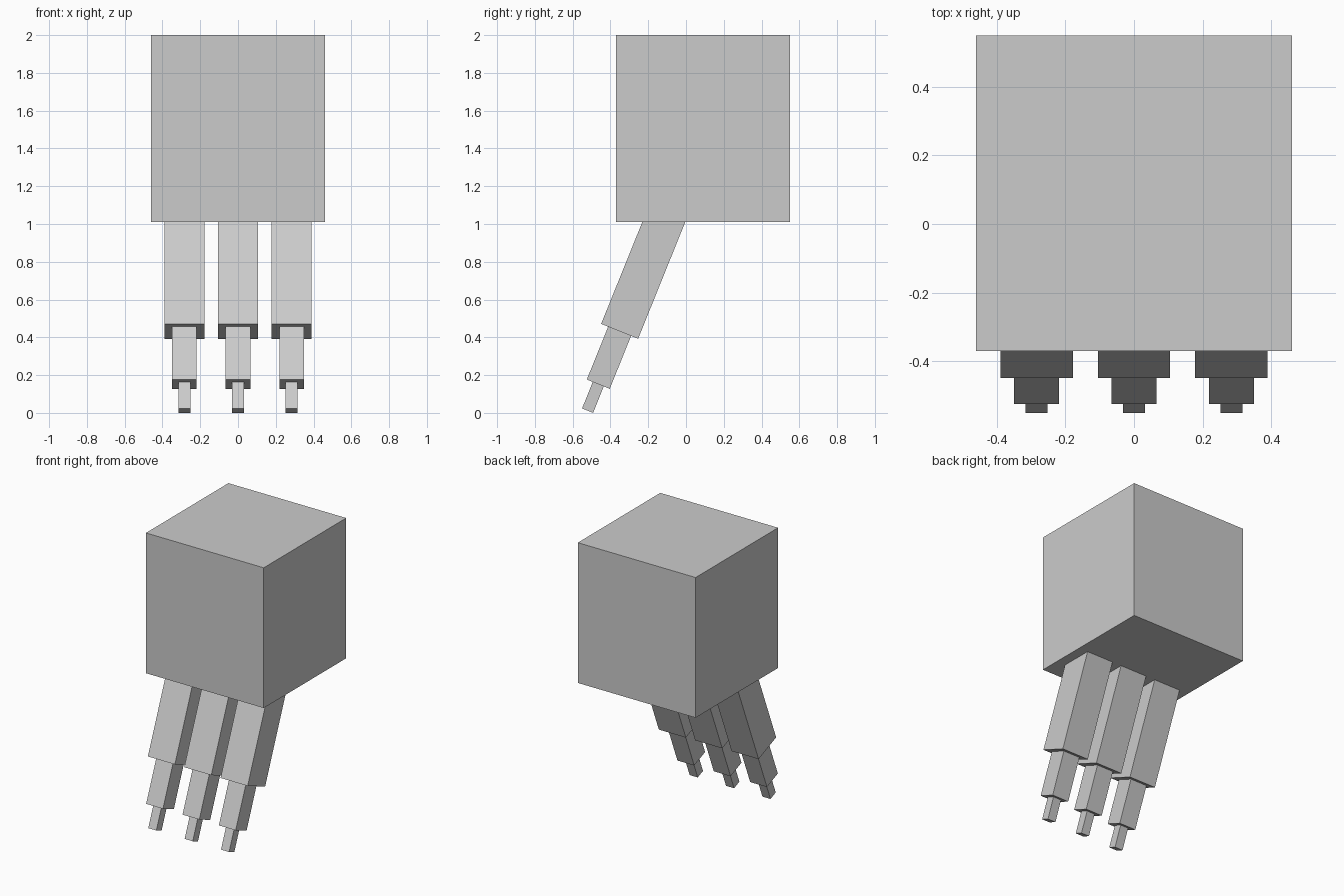
import bpy
from math import radians, sin, cos
from mathutils import Vector, Matrix

if "Cube" in bpy.data.objects:
    bpy.data.objects.remove(bpy.data.objects["Cube"])

grey = bpy.data.materials.new("light grey")
grey.diffuse_color = (0.6, 0.6, 0.6, 1)
grey.use_nodes = True
grey.node_tree.nodes["Principled BSDF"].inputs["Base Color"].default_value = grey.diffuse_color

TILT = radians(22)
AXIS = Vector((0, -sin(TILT), -cos(TILT)))   # direction the legs point
TIP = Vector((0, -0.521, 0.012))             # centre of a leg's end face


def box(name, centre, size, tilt=0.0):
    bpy.ops.mesh.primitive_cube_add(size=1)
    ob = bpy.context.object
    ob.name = name
    ob.data.transform(Matrix.Diagonal((*size, 1)))
    ob.location = centre
    ob.rotation_euler.x = tilt
    ob.data.materials.append(grey)
    return ob


# Main block
box("body", (0, 0.09, 1.505), (0.92, 0.92, 0.99))

# Three slanted legs, each of three stepped segments:
# name, width, distance from tip to the segment's lower and upper ends
segments = [
    ("upper", 0.211, 0.453, 1.19),
    ("middle", 0.131, 0.151, 0.453),
    ("lower", 0.063, 0.0, 0.151),
]
for side, x in (("left", -0.284), ("centre", 0), ("right", 0.284)):
    for part, width, low, high in segments:
        centre = TIP - AXIS * (low + high) / 2 + Vector((x, 0, 0))
        box(f"{side}_leg_{part}", centre, (width, width, high - low), -TILT)
